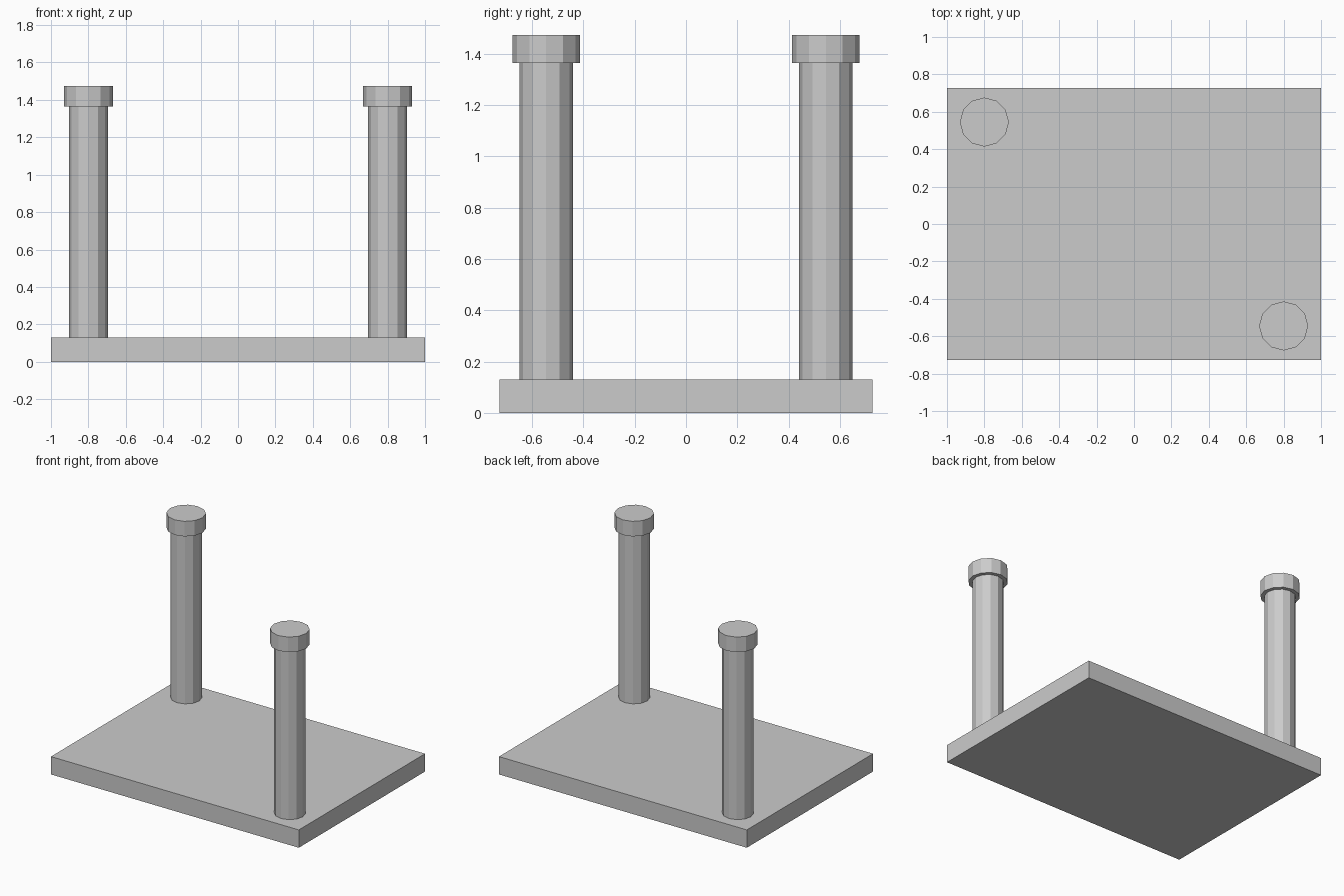
import bpy

if "Cube" in bpy.data.objects:
    bpy.data.objects.remove(bpy.data.objects["Cube"])

BASE_TOP = 0.13
CAP_BOTTOM = 1.364
CAP_TOP = 1.474


def cylinder(name, x, y, z0, z1, radius):
    bpy.ops.mesh.primitive_cylinder_add(vertices=12, radius=radius, depth=z1 - z0,
                                        location=(x, y, (z0 + z1) / 2))
    bpy.context.object.name = name


# Flat base plate
bpy.ops.mesh.primitive_cube_add(size=1, location=(0, 0, BASE_TOP / 2))
base = bpy.context.object
base.name = "base_plate"
base.scale = (2.0, 1.455, BASE_TOP)
bpy.ops.object.transform_apply(location=False, rotation=False, scale=True)

# Two diagonally opposite posts, each with a wider cap
for side, s in (("front_right", 1), ("back_left", -1)):
    x, y = 0.8 * s, -0.545 * s
    cylinder(side + "_post", x, y, BASE_TOP, CAP_BOTTOM, 0.104)
    cylinder(side + "_cap", x, y, CAP_BOTTOM, CAP_TOP, 0.131)
